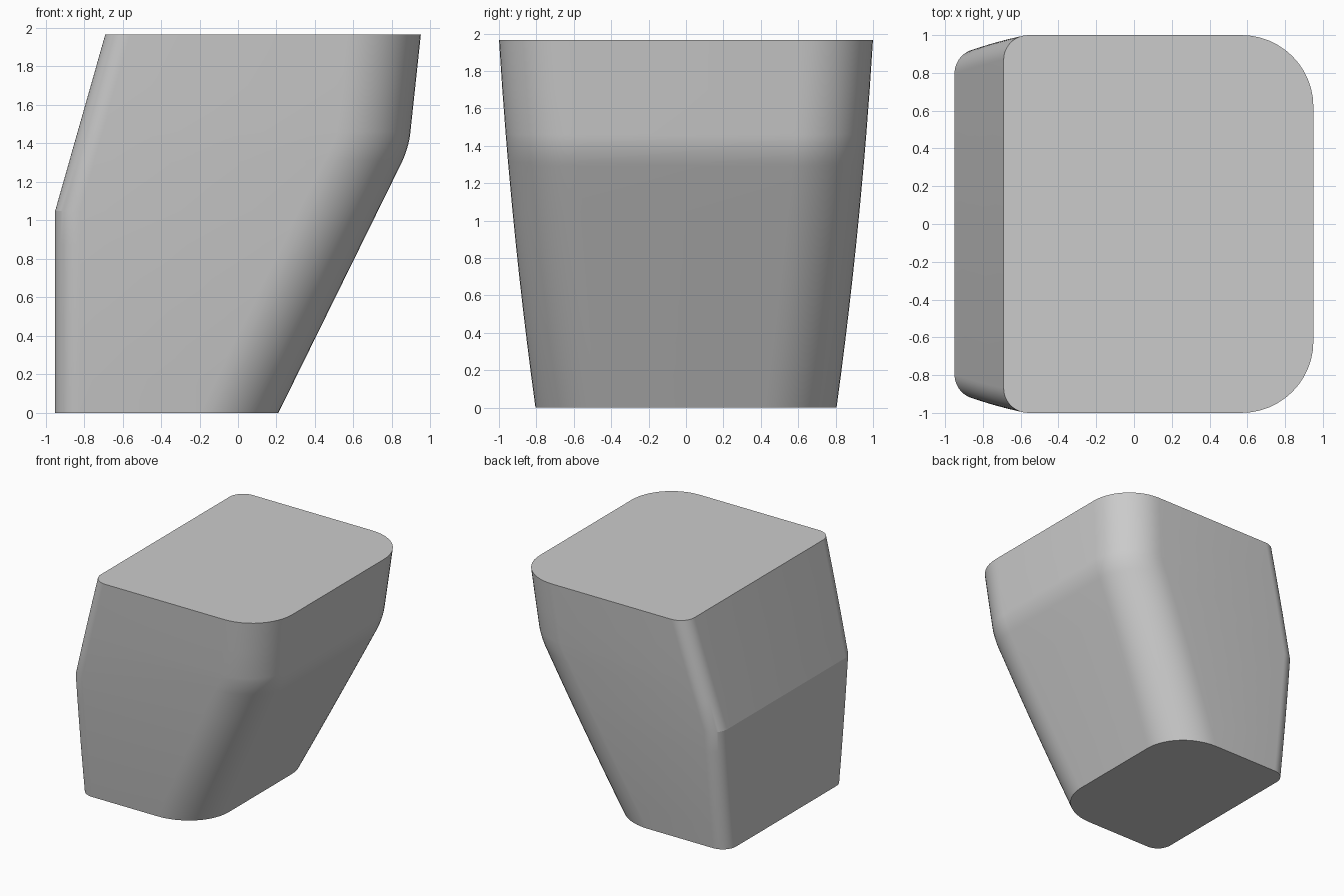
import bpy
import bmesh
from math import pi, cos, sin, radians

cube = bpy.data.objects.get("Cube")
if cube:
    bpy.data.objects.remove(cube, do_unlink=True)

TOP = 1.965          # overall height
KNEE = 1.05          # where the left wall starts leaning inwards
BEND, BLEND = 1.375, 0.085   # centre and half height of the rounded bend
STEPS = 12           # segments per rounded corner


def half_width(z):
    """Gently bowed front and back walls."""
    return 0.805 + 0.137 * z - 0.0193 * z * z


def left_x(z):
    return -0.95 + max(0, z - KNEE) * 0.26 / (TOP - KNEE)


def right_x(z):
    """Sloping wall that bends smoothly into a steeper one."""
    lower, upper = 0.21 + 0.4925 * z, 0.95 - 0.107 * (TOP - z)
    if z <= BEND - BLEND:
        return lower
    if z >= BEND + BLEND:
        return upper
    t = z - BEND + BLEND
    return lower - 0.3855 * t * t / (4 * BLEND)


def section(z):
    """Rounded rectangle with large right and small left corners."""
    w, l, r = half_width(z), left_x(z), right_x(z)
    blend = min(1, max(0, (z - BEND + BLEND) / (2 * BLEND)))
    big, small = (0.41 - 0.03 * blend, 0.38), (0.13, 0.13)
    corners = [(r, w, 1, 1, big), (l, w, -1, 1, small),
               (l, -w, -1, -1, small), (r, -w, 1, -1, big)]
    points = []
    for i, (x, y, sx, sy, (rx, ry)) in enumerate(corners):
        for k in range(STEPS + 1):
            a = (i + k / STEPS) * pi / 2
            points.append((x - sx * rx + rx * cos(a),
                           y - sy * ry + ry * sin(a), z))
    return points


# Heights of the lofted sections, denser through the bend
heights = [KNEE * i / 6 for i in range(7)]
heights += [BEND + BLEND * (i / 4 - 1) for i in range(9)]
heights += [1.7, TOP]

# Body lofted from the sections and closed with flat caps
bm = bmesh.new()
rings = [[bm.verts.new(p) for p in section(z)] for z in heights]
for low, high in zip(rings, rings[1:]):
    for i in range(len(low)):
        j = (i + 1) % len(low)
        bm.faces.new((low[i], low[j], high[j], high[i]))
bm.faces.new(rings[0][::-1])
bm.faces.new(rings[-1])
bmesh.ops.recalc_face_normals(bm, faces=bm.faces[:])
mesh = bpy.data.meshes.new("tapered_body")
bm.to_mesh(mesh)
bm.free()

body = bpy.data.objects.new("tapered_body", mesh)
bpy.context.collection.objects.link(body)
bpy.ops.object.select_all(action='DESELECT')
body.select_set(True)
bpy.context.view_layer.objects.active = body
bpy.ops.object.shade_smooth_by_angle(angle=radians(12))
